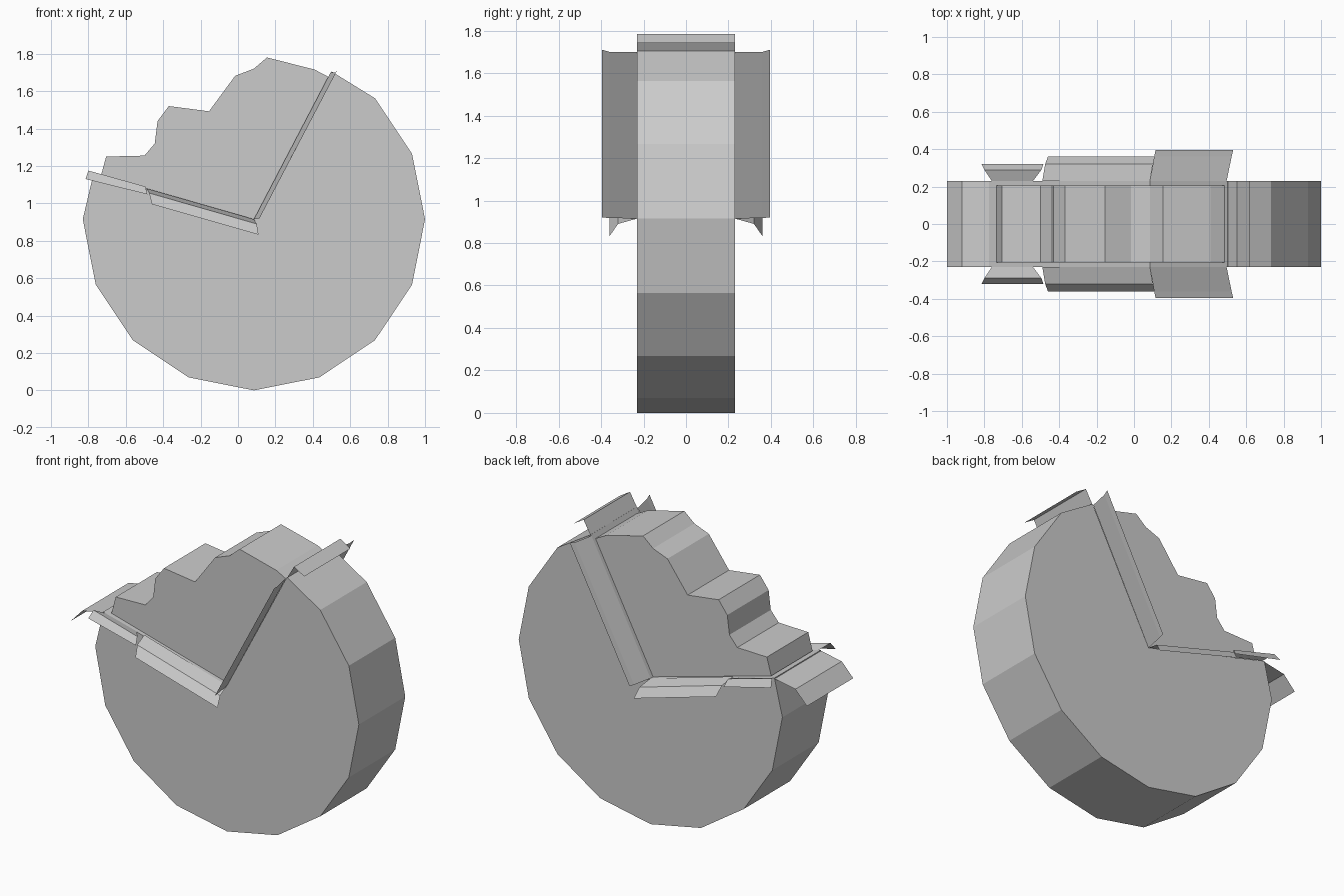
import bpy, math

if "Cube" in bpy.data.objects:
    bpy.data.objects.remove(bpy.data.objects["Cube"])

CX, CZ, R = 0.085, 0.915, 0.915   # wheel hub and radius
T = 0.23                          # half thickness


def make(name, verts, faces):
    me = bpy.data.meshes.new(name)
    me.from_pydata(verts, [], faces)
    me.update()
    ob = bpy.data.objects.new(name, me)
    bpy.context.collection.objects.link(ob)
    return ob


def slab(name, prof, h):
    """Solid prism: an xz profile extruded from y=-h to y=h."""
    n = len(prof)
    verts = [(x, -h, z) for x, z in prof] + [(x, h, z) for x, z in prof]
    faces = [tuple(range(n)), tuple(range(2 * n - 1, n - 1, -1))]
    faces += [(i, i + n, (i + 1) % n + n, (i + 1) % n) for i in range(n)]
    return make(name, verts, faces)


def strip(name, rows):
    """Thin folded sheet joining successive pairs of points."""
    verts = [p for row in rows for p in row]
    faces = [(2 * i, 2 * i + 1, 2 * i + 3, 2 * i + 2) for i in range(len(rows) - 1)]
    return make(name, verts, faces)


def side_flaps(name, rows):
    """Folded sheet on both faces; each row is y, start xz, end xz."""
    for s, side in ((-1, "front"), (1, "back")):
        pts = [((a[0], s * y, a[1]), (b[0], s * y, b[1])) for y, a, b in rows]
        if s > 0:
            pts = [(b, a) for a, b in pts]
        strip(f"{name}_{side}", pts)


def rim_lip(name, prof):
    strip(name, [((x, -T, z), (x, T, z)) for x, z in prof])


# wheel: 16-sided disc with a wedge removed
rim = [(CX + R * math.cos(math.tau * i / 16), CZ + R * math.sin(math.tau * i / 16))
       for i in range(-8, 3)]
left_end, right_end = (-0.775, 1.147), (0.50, 1.705)
slab("wheel_body", [(CX, CZ)] + [left_end] + rim + [right_end], T)

# bumpy filling inside the wedge
filling = [(CX, CZ), (0.495, 1.67), (0.41, 1.715), (0.155, 1.78), (0.085, 1.72),
           (-0.015, 1.682), (-0.155, 1.492), (-0.37, 1.52), (-0.43, 1.44),
           (-0.445, 1.32), (-0.50, 1.255), (-0.705, 1.25), (-0.735, 1.14)]
slab("wedge_filling", filling[::-1], 0.205)

# drooping flaps along the cut edges
side_flaps("inner_flap", [(T, (-0.49, 1.08), (CX, CZ)),
                          (0.32, (-0.475, 1.055), (0.10, 0.89)),
                          (0.36, (-0.46, 0.995), (0.11, 0.832))])
side_flaps("outer_flap", [(T, (-0.76, 1.143), (-0.54, 1.087)),
                          (0.29, (-0.80, 1.175), (-0.495, 1.09)),
                          (0.32, (-0.815, 1.13), (-0.485, 1.048))])
side_flaps("upper_flap", [(T, (CX, CZ), (0.495, 1.70)),
                          (0.36, (0.108, 0.918), (0.522, 1.70)),
                          (0.395, (0.115, 0.92), (0.53, 1.71))])

# lips that fold over the rim at both ends of the wedge
rim_lip("left_lip", [(-0.765, 1.144), (-0.92, 1.115), (-1.0, 1.03)])
rim_lip("right_lip", [(0.495, 1.69), (0.55, 1.785), (0.62, 1.742)])
